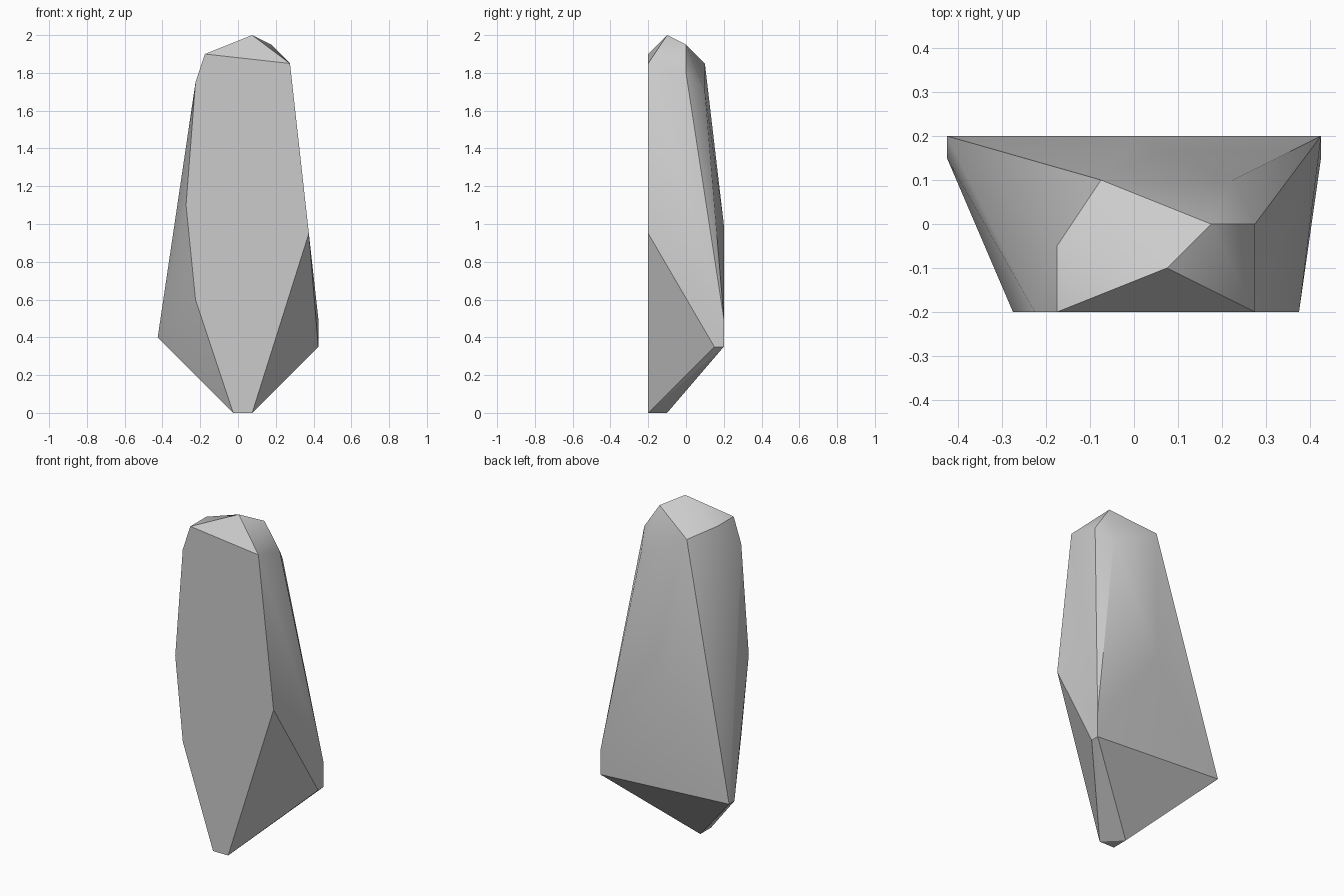
import bpy
import bmesh
from math import radians

cube = bpy.data.objects.get("Cube")
if cube:
    bpy.data.objects.remove(cube, do_unlink=True)

# Flat front outline of the stone (x, z), lying on one plane
FRONT_Y = -0.2
front_outline = [(-0.175, 1.9), (0.275, 1.85), (0.375, 0.95), (0.075, 0),
                 (-0.025, 0), (-0.225, 0.6), (-0.275, 1.1), (-0.225, 1.75)]

# Chipped crown corners
crown = [(0.075, -0.1, 2), (0.175, 0, 1.95), (0.275, 0, 1.8),
         (0.225, 0.1, 1.7), (-0.075, 0.1, 1.85), (-0.175, -0.05, 1.9)]

# Wide lower shoulders, back ridge and narrow foot
body = [(0.425, 0.2, 0.5), (0.425, 0.2, 0.35), (0.425, 0.15, 0.35),
        (-0.425, 0.2, 0.4), (-0.425, 0.15, 0.4),
        (0, 0.2, 1), (-0.025, -0.1, 0)]

# Wrap the corners in faceted stone
bm = bmesh.new()
for co in [(x, FRONT_Y, z) for x, z in front_outline] + crown + body:
    bm.verts.new(co)
hull = bmesh.ops.convex_hull(bm, input=bm.verts[:])
spare = {g for g in hull["geom_interior"] + hull["geom_unused"]
         if isinstance(g, bmesh.types.BMVert)}
bmesh.ops.delete(bm, geom=list(spare), context="VERTS")

# Merge the triangles of each flat facet
bmesh.ops.dissolve_limit(bm, angle_limit=radians(0.5),
                         verts=bm.verts[:], edges=bm.edges[:])
bmesh.ops.recalc_face_normals(bm, faces=bm.faces[:])
mesh = bpy.data.meshes.new("standing_stone")
bm.to_mesh(mesh)
bm.free()

stone = bpy.data.objects.new("standing_stone", mesh)
bpy.context.collection.objects.link(stone)

# Plain grey stone
grey = bpy.data.materials.new("stone_grey")
grey.use_nodes = True
colour = (0.6, 0.6, 0.6, 1)
grey.diffuse_color = colour
for node in grey.node_tree.nodes:
    if node.type == "BSDF_PRINCIPLED":
        node.inputs["Base Color"].default_value = colour
mesh.materials.append(grey)

# Soft shading across shallow facets, crisp main edges
bpy.ops.object.select_all(action="DESELECT")
stone.select_set(True)
bpy.context.view_layer.objects.active = stone
bpy.ops.object.shade_smooth_by_angle(angle=radians(30))
